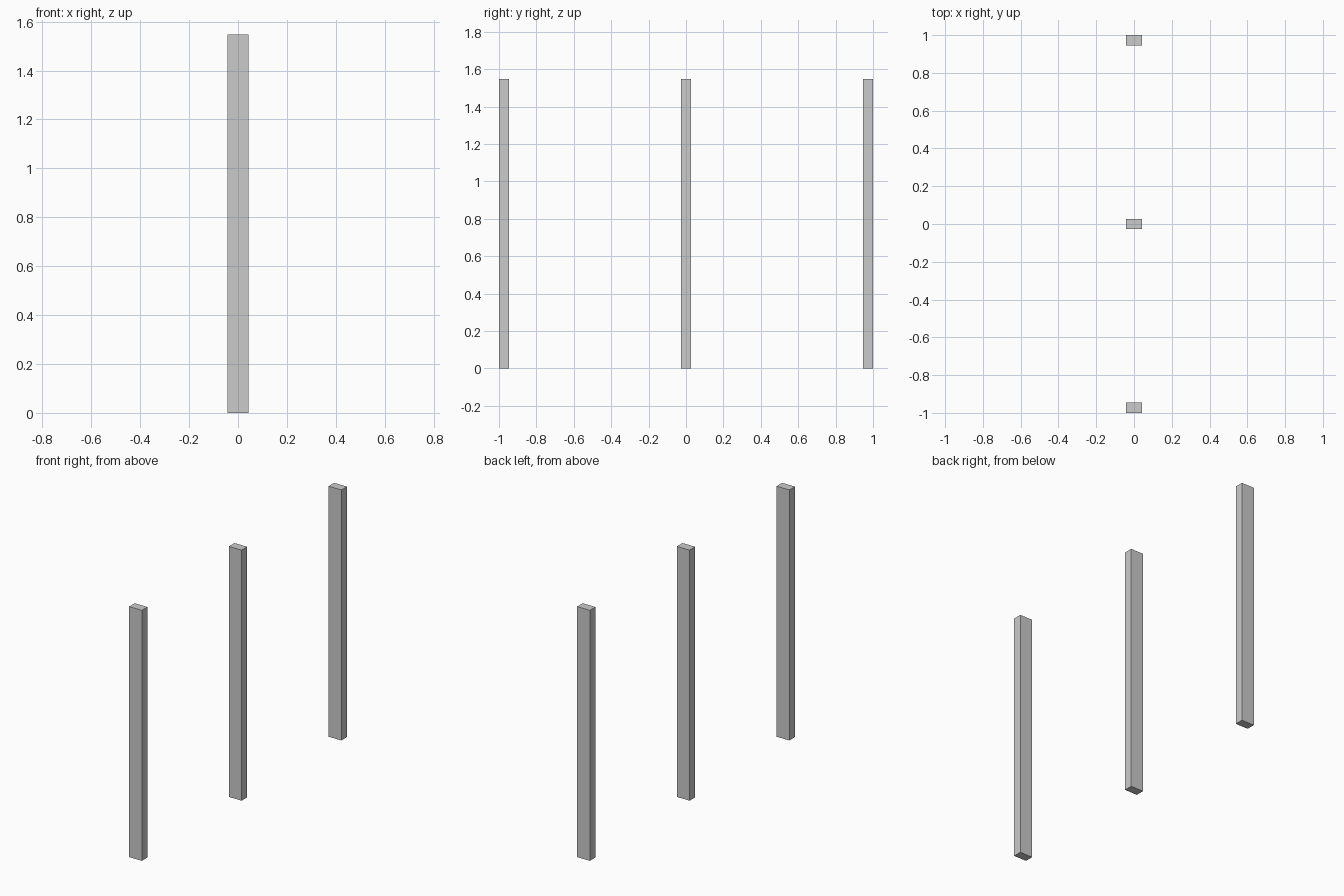
import bpy

if "Cube" in bpy.data.objects:
    bpy.data.objects.remove(bpy.data.objects["Cube"])

WIDTH, DEPTH, HEIGHT = 0.087, 0.054, 1.547


def post(name, y):
    """Rectangular post standing on the ground at the given y."""
    bpy.ops.mesh.primitive_cube_add(size=1, location=(0, y, HEIGHT / 2))
    obj = bpy.context.object
    obj.name = name
    obj.scale = (WIDTH, DEPTH, HEIGHT)
    bpy.ops.object.transform_apply(location=False, rotation=False, scale=True)


# Three evenly spaced posts in a row
end = 1 - DEPTH / 2
for name, y in (("front_post", -end), ("middle_post", 0), ("back_post", end)):
    post(name, y)
